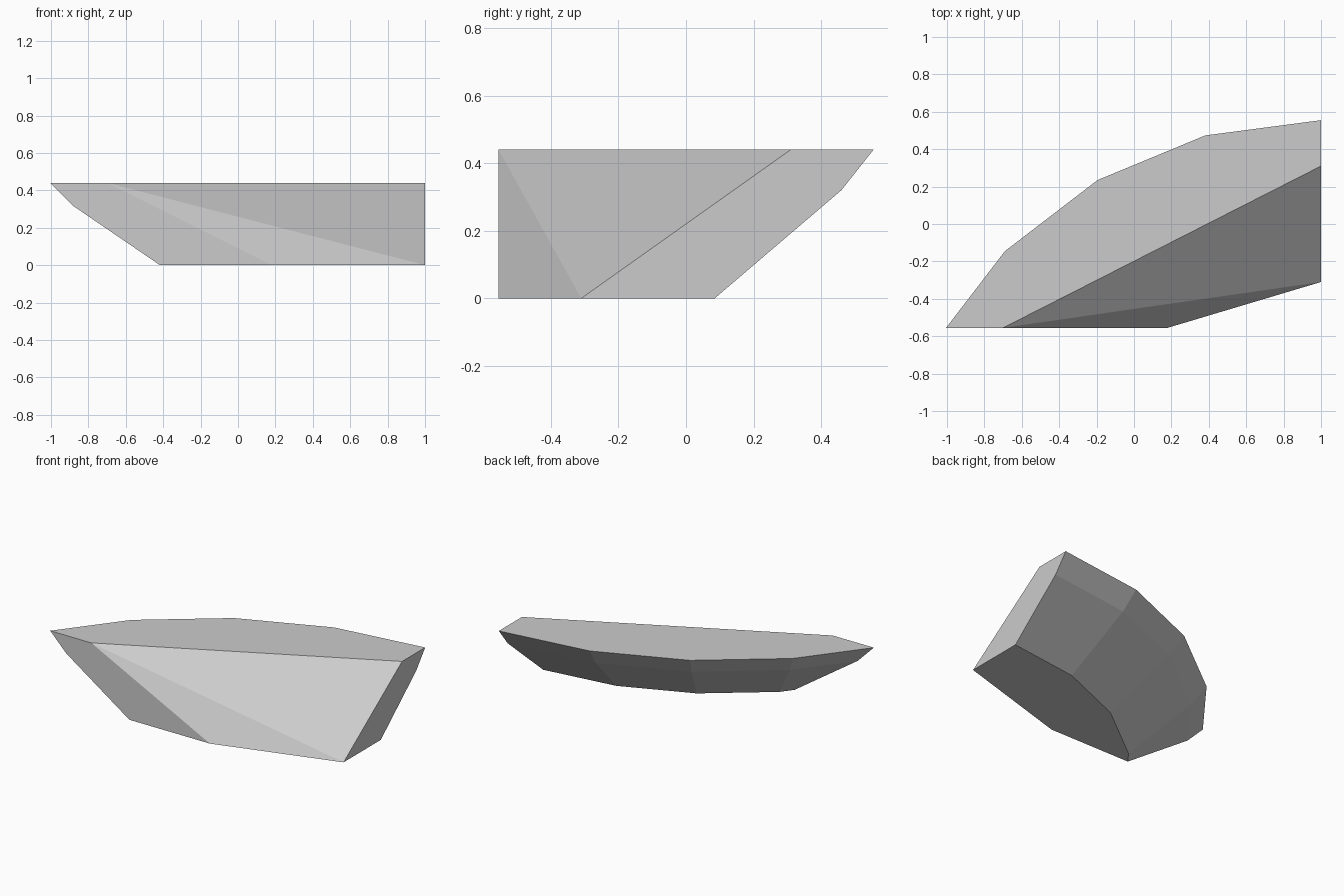
import bpy, bmesh, math

if "Cube" in bpy.data.objects:
    bpy.data.objects.remove(bpy.data.objects["Cube"])

FRONT, HEIGHT = -0.555, 0.44
CENTRE = (1.0, -1.835)          # axis of the 24-sided bowl the chunk is cut from
RINGS = [(1.92, 0.0), (2.295, 0.32), (2.39, HEIGHT)]   # radius, z


def ring(radius, z):
    """Bowl ring from the right end (90 deg) round to the front cut plane."""
    pts = []
    for i in range(5):
        a = math.radians(90 + 15 * i)
        pts.append((CENTRE[0] + radius * math.cos(a),
                    CENTRE[1] + radius * math.sin(a), z))
    (x0, y0, _), (x1, y1, _) = pts[-2:]
    t = (FRONT - y0) / (y1 - y0)
    pts[-1] = (x0 + t * (x1 - x0), FRONT, z)
    return pts


# curved outer wall, stepped in towards the base
points = [p for r, z in RINGS for p in ring(r, z)]
# corners of the sloping inner face
points += [(-0.70, FRONT, HEIGHT), (1.0, 0.31, HEIGHT),
           (0.18, FRONT, 0.0), (1.0, -0.31, 0.0)]

# the chunk is convex, so its skin is the hull of these corners
bm = bmesh.new()
for p in points:
    bm.verts.new(p)
bmesh.ops.convex_hull(bm, input=bm.verts[:])
bmesh.ops.dissolve_limit(bm, angle_limit=math.radians(0.5),
                         verts=bm.verts[:], edges=bm.edges[:])
bmesh.ops.recalc_face_normals(bm, faces=bm.faces[:])
mesh = bpy.data.meshes.new("curved_ledge")
bm.to_mesh(mesh)
bm.free()

# plain grey
grey = bpy.data.materials.new("light grey")
grey.diffuse_color = (0.6, 0.6, 0.6, 1)
grey.use_nodes = True
grey.node_tree.nodes["Principled BSDF"].inputs["Base Color"].default_value = grey.diffuse_color
mesh.materials.append(grey)
ledge = bpy.data.objects.new("curved_ledge", mesh)
bpy.context.collection.objects.link(ledge)
